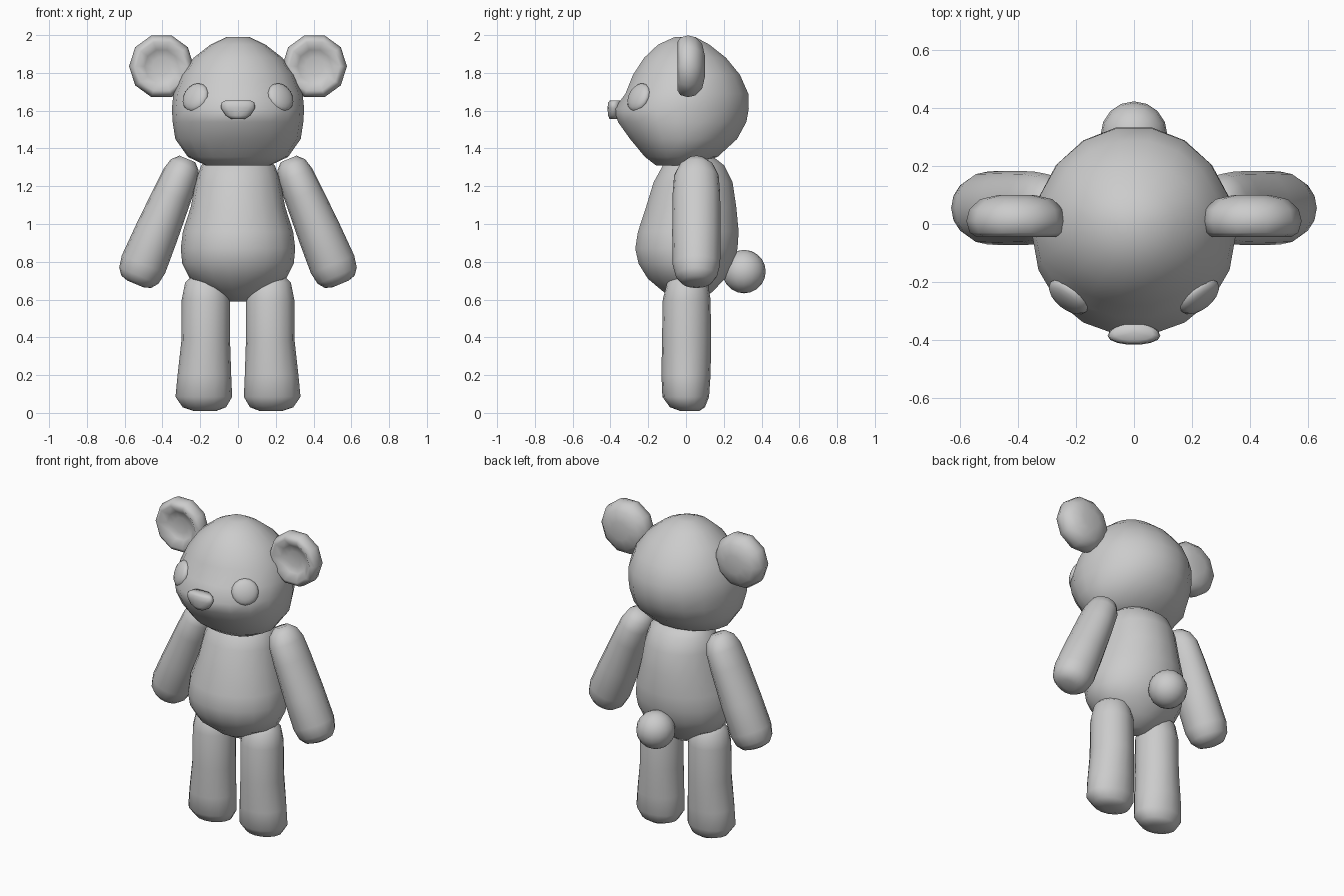
import bpy, bmesh, math
from mathutils import Matrix, Vector

grey = bpy.data.materials.new("plush grey")
grey.diffuse_color = (0.6, 0.6, 0.6, 1)


def finish(name, bm, matrix=Matrix()):
    """Place the mesh, fix its normals and shade it smooth."""
    bm.transform(matrix)
    bmesh.ops.recalc_face_normals(bm, faces=bm.faces)
    mesh = bpy.data.meshes.new(name)
    bm.to_mesh(mesh)
    bm.free()
    mesh.materials.append(grey)
    mesh.shade_smooth()
    obj = bpy.data.objects.new(name, mesh)
    bpy.context.collection.objects.link(obj)
    return obj


def loft(name, rings, seg, matrix=Matrix()):
    """Stack rings of (z, centre x, half width, front y, widest y, back y)."""
    bm = bmesh.new()
    loops = []
    for z, cx, rx, yf, ym, yb in rings:
        loop = []
        for i in range(seg):
            a = 2 * math.pi * i / seg
            s = math.sin(a)
            y = ym + s * ((yb - ym) if s > 0 else (ym - yf))
            loop.append(bm.verts.new((cx + rx * math.cos(a), y, z)))
        loops.append(loop)
    for lo, hi in zip(loops, loops[1:]):
        for i in range(seg):
            j = (i + 1) % seg
            bm.faces.new((lo[i], lo[j], hi[j], hi[i]))
    caps = [bm.faces.new(loops[0]), bm.faces.new(loops[-1])]
    bmesh.ops.poke(bm, faces=caps)
    return finish(name, bm, matrix)


def ball(name, matrix, u=16, v=10):
    bm = bmesh.new()
    bmesh.ops.create_uvsphere(bm, u_segments=u, v_segments=v, radius=1)
    return finish(name, bm, matrix)


# Head with the muzzle pushed forward
loft("head", [
    (1.31, 0, 0.17, -0.16, -0.06, 0.04),
    (1.355, 0, 0.265, -0.22, -0.04, 0.17),
    (1.45, 0, 0.332, -0.30, -0.03, 0.275),
    (1.54, 0, 0.346, -0.365, -0.04, 0.325),
    (1.61, 0, 0.350, -0.385, -0.04, 0.338),
    (1.69, 0, 0.342, -0.325, -0.02, 0.335),
    (1.79, 0, 0.300, -0.285, 0, 0.29),
    (1.88, 0, 0.235, -0.225, 0, 0.215),
    (1.95, 0, 0.145, -0.15, 0, 0.125),
    (1.99, 0, 0.06, -0.06, 0, 0.05)], 18)

# Pear-shaped body
loft("body", [
    (0.59, 0, 0.06, -0.03, 0.02, 0.07),
    (0.64, 0, 0.14, -0.12, 0.02, 0.14),
    (0.71, 0, 0.255, -0.205, 0.01, 0.21),
    (0.79, 0, 0.295, -0.255, 0, 0.255),
    (0.87, 0, 0.303, -0.273, 0, 0.277),
    (0.96, 0, 0.292, -0.258, 0, 0.283),
    (1.09, 0, 0.25, -0.215, 0.02, 0.27),
    (1.22, 0, 0.225, -0.175, 0.03, 0.25),
    (1.31, 0, 0.195, -0.125, 0.04, 0.205),
    (1.36, 0, 0.13, -0.06, 0.05, 0.14)], 18)

# Tail
ball("tail", Matrix.Translation((0, 0.307, 0.748)) @ Matrix.Scale(0.115, 4))

# Nose: flat on top, rounded below
loft("nose", [
    (1.555, 0, 0.035, -0.405, -0.38, -0.34),
    (1.575, 0, 0.065, -0.414, -0.385, -0.34),
    (1.615, 0, 0.091, -0.416, -0.385, -0.34),
    (1.643, 0, 0.087, -0.413, -0.385, -0.34),
    (1.655, 0, 0.065, -0.402, -0.38, -0.34)], 14)

for side, s in (("left", 1), ("right", -1)):
    # Legs, flaring toward the feet
    loft(side + "_leg", [
        (0.01, s * 0.175, 0.06, -0.03, 0.02, 0.07),
        (0.03, s * 0.178, 0.115, -0.085, 0.01, 0.10),
        (0.085, s * 0.181, 0.15, -0.125, 0, 0.122),
        (0.20, s * 0.178, 0.142, -0.13, 0, 0.13),
        (0.38, s * 0.171, 0.129, -0.127, 0, 0.133),
        (0.60, s * 0.170, 0.128, -0.123, 0, 0.13),
        (0.69, s * 0.170, 0.11, -0.10, 0, 0.115),
        (0.74, s * 0.170, 0.06, -0.05, 0, 0.06)], 16)

    # Arms: built hanging down from the shoulder, then swung outward
    swing = Matrix.Translation((s * 0.27, 0.055, 1.34)) @ Matrix.Rotation(-s * math.radians(22.6), 4, 'Y')
    loft(side + "_arm", [(-d, 0, r, -w, 0, w) for d, r, w in (
        (-0.005, 0.045, 0.045), (0.03, 0.08, 0.09), (0.09, 0.096, 0.118),
        (0.20, 0.104, 0.126), (0.42, 0.117, 0.128), (0.60, 0.124, 0.126),
        (0.665, 0.112, 0.11), (0.70, 0.085, 0.08), (0.712, 0.045, 0.04))], 16, swing)

    # Ears: domed behind, dished in front, local z pointing backward
    face = Matrix.Translation((s * 0.405, 0, 1.835)) @ Matrix.Rotation(math.radians(-90), 4, 'X')
    loft(side + "_ear", [(z, 0, r, -r, 0, r) for z, r in (
        (0.0, 0.05), (-0.01, 0.09), (-0.045, 0.135), (-0.03, 0.16),
        (0.01, 0.172), (0.05, 0.162), (0.085, 0.125), (0.10, 0.06))], 10, face)

    # Eyes: flattened buttons facing out and slightly up
    normal = Vector((s * 0.58, -0.72, 0.38))
    ball(side + "_eye", Matrix.Translation((s * 0.225, -0.25, 1.67))
         @ normal.to_track_quat('Z', 'Y').to_matrix().to_4x4()
         @ Matrix.Diagonal((0.08, 0.08, 0.035, 1)))
